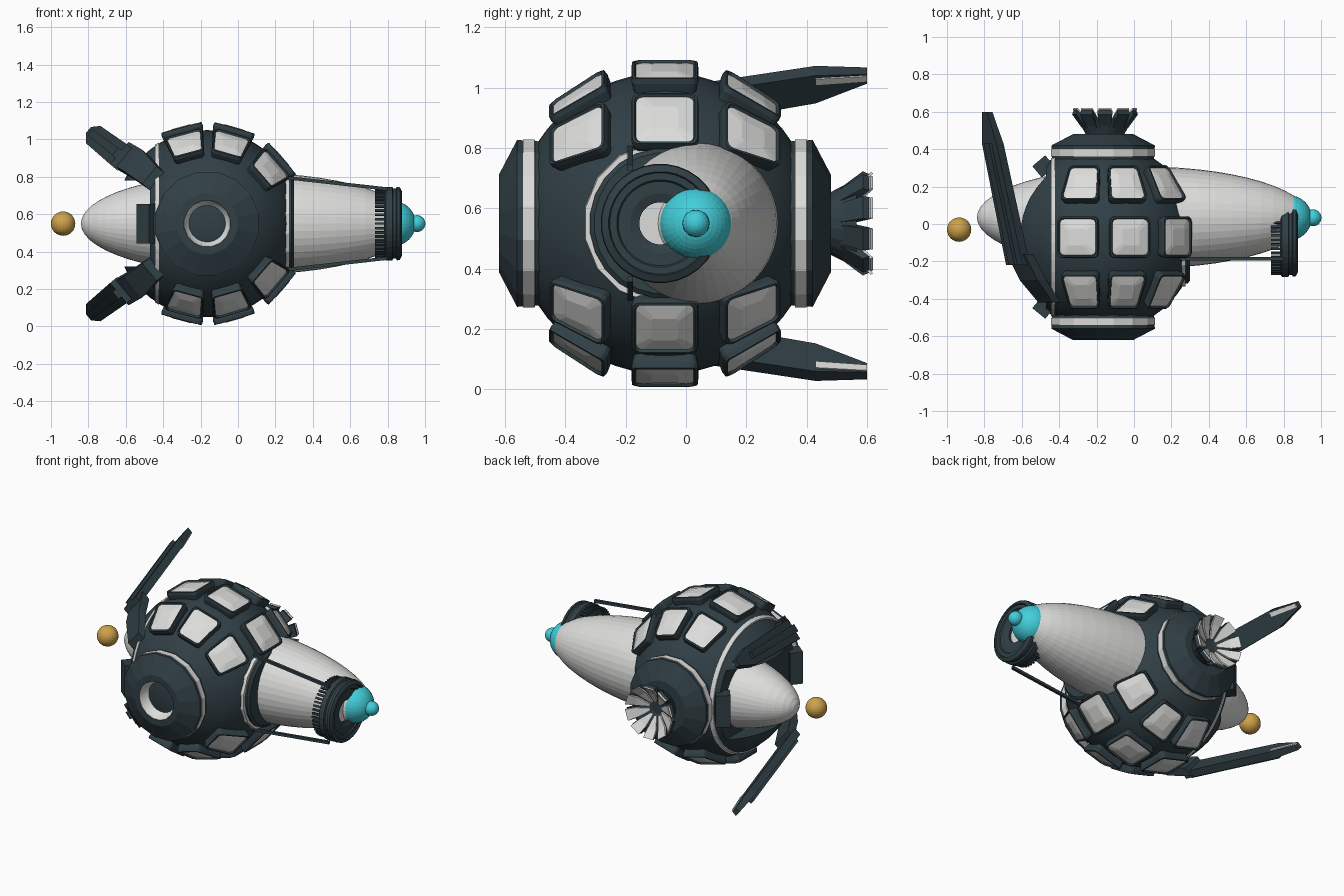
import bpy, bmesh, math
from mathutils import Vector as V, Matrix

if "Cube" in bpy.data.objects:
    bpy.data.objects.remove(bpy.data.objects["Cube"])

def mat(name, c):
    m = bpy.data.materials.new(name)
    m.diffuse_color = (*c, 1)
    m.use_nodes = True
    m.node_tree.nodes["Principled BSDF"].inputs["Base Color"].default_value = m.diffuse_color
    return m

DARK = mat("dark_slate", (0.03, 0.05, 0.06))
PALE = mat("pale_grey", (0.72, 0.72, 0.71))
CYAN = mat("cyan", (0.055, 0.62, 0.70))
GOLD = mat("gold", (0.62, 0.36, 0.07))
C = V((-0.165, -0.07, 0.55))        # centre of the round hull
ZC = 0.55

def finish(name, bm, mats, smooth=None):
    bmesh.ops.recalc_face_normals(bm, faces=bm.faces)
    me = bpy.data.meshes.new(name)
    bm.to_mesh(me)
    bm.free()
    ob = bpy.data.objects.new(name, me)
    bpy.context.collection.objects.link(ob)
    for m in mats:
        me.materials.append(m)
    if smooth:
        bpy.ops.object.select_all(action='DESELECT')
        ob.select_set(True)
        bpy.context.view_layer.objects.active = ob
        bpy.ops.object.shade_smooth_by_angle(angle=math.radians(smooth))
    return ob

def ball(name, centre, radii, m, u=32, v=20, axis='Z', smooth=None):
    bm = bmesh.new()
    rot = {'Z': Matrix(), 'X': Matrix.Rotation(math.pi/2, 4, 'Y'),
           'Y': Matrix.Rotation(math.pi/2, 4, 'X')}[axis]
    bmesh.ops.create_uvsphere(bm, u_segments=u, v_segments=v, radius=1, matrix=rot)
    bmesh.ops.transform(bm, matrix=Matrix.Translation(centre) @ Matrix.Diagonal((*radii, 1)), verts=bm.verts)
    return finish(name, bm, [m], smooth)

def lathe(name, profile, direction, centre, m, n=16, closed=False, smooth=None):
    """Spin (radius, height) points around a direction."""
    q = V((0, 0, 1)).rotation_difference(V(direction))
    bm = bmesh.new()
    rows = []
    for r, h in profile:
        k = n if r > 1e-5 else 1
        rows.append([bm.verts.new(V(centre) + q @ V((r*math.cos(2*math.pi*(i+.5)/n),
                     r*math.sin(2*math.pi*(i+.5)/n), h))) for i in range(k)])
    pairs = list(zip(rows, rows[1:])) + ([(rows[-1], rows[0])] if closed else [])
    for a, b in pairs:
        for i in range(n):
            j = (i+1) % n
            f = [a[i % len(a)], a[j % len(a)], b[j % len(b)], b[i % len(b)]]
            bm.faces.new(list(dict.fromkeys(f)))
    return finish(name, bm, [m], smooth)

def prism(name, sections, m):
    """Bridge equal cross-sections and cap the ends."""
    bm = bmesh.new()
    rows = [[bm.verts.new(p) for p in s] for s in sections]
    for a, b in zip(rows, rows[1:]):
        for i in range(len(a)):
            j = (i+1) % len(a)
            bm.faces.new((a[i], a[j], b[j], b[i]))
    bm.faces.new(rows[0])
    bm.faces.new(rows[-1])
    return finish(name, bm, [m])

def rect(c, a, b):
    return [c+a+b, c-a+b, c-a-b, c+a-b]

# --- round hull, notched on the left and trimmed flat on the right
hull = ball("hull", C, (0.5, 0.5, 0.5), DARK, 48, 28, 'Y')
def cut(lo, hi):
    lo, hi = V(lo), V(hi)
    bm = bmesh.new()
    bmesh.ops.create_cube(bm, size=1)
    bmesh.ops.transform(bm, matrix=Matrix.Translation((lo+hi)/2) @ Matrix.Diagonal((*(hi-lo), 1)), verts=bm.verts)
    c = finish("hull_cutter", bm, [DARK])
    c.hide_render = True
    md = hull.modifiers.new("cut", 'BOOLEAN')
    md.operation, md.object, md.solver = 'DIFFERENCE', c, 'EXACT'
    bpy.context.view_layer.objects.active = hull
    bpy.ops.object.modifier_apply(modifier=md.name)
    bpy.data.objects.remove(c)
cut((-0.9, -0.9, ZC-0.23), (-0.47, 0.9, ZC+0.23))
cut((0.275, -0.9, 0), (0.6, 0.9, 1.1))
bpy.ops.object.select_all(action='DESELECT')
hull.select_set(True)
bpy.context.view_layer.objects.active = hull
bpy.ops.object.shade_smooth_by_angle(angle=math.radians(30))

# --- front and rear hubs with pale bands
for nm, d in (("front", (0, -1, 0)), ("rear", (0, 1, 0))):
    prof = [(0.275, 0.38), (0.282, 0.49), (0.165, 0.55), (0.125, 0.55)]
    lathe(nm+"_hub", prof + ([(0, 0.55)] if nm == "rear" else []), d, C, DARK, 16)
    lathe(nm+"_hub_band", [(0.26, 0.425), (0.284, 0.432), (0.284, 0.47), (0.26, 0.475)], d, C, PALE, 16, True)
lathe("front_bowl", [(0.125, 0.55), (0.11, 0.50), (0.07, 0.465), (0, 0.45)], (0, -1, 0), C, PALE, 24, smooth=40)

# --- side trims
lathe("right_trim", [(0.22, 0.415), (0.272, 0.418), (0.268, 0.44), (0.22, 0.442)], (1, 0, 0), C, PALE, 16, True)
lathe("right_collar", [(0.25, 0.43), (0.25, 0.452), (0.235, 0.465), (0, 0.465)], (1, 0, 0), C, DARK, 24)
lathe("left_trim", [(0.39, 0.258), (0.434, 0.258), (0.422, 0.28), (0.39, 0.28)], (-1, 0, 0), C, PALE, 48, True)

# --- long pod through the hull, nose and tail balls
ball("pod", (0.05, 0.035, ZC), (0.89, 0.272, 0.272), PALE, 40, 28, 'X')
ball("nose", (0.83, 0.033, ZC), (0.12, 0.12, 0.12), CYAN, 32, 20, 'X')
ball("nose_tip", (0.957, 0.033, ZC), (0.045, 0.045, 0.045), CYAN, 20, 12, 'X')
ball("tail_ball", (-0.935, -0.03, ZC), (0.065, 0.065, 0.065), GOLD, 24, 16)

# --- curved window panels: rounded frame with a pale inset pane
def window(name, lon, lat, sz):
    def pt(u, v, r):
        a, b = math.radians(lon+u), math.radians(lat+v)
        return C + V((math.cos(b)*math.cos(a), math.sin(b), sz*math.cos(b)*math.sin(a)))*r
    out = []
    for k, (sx, sy) in enumerate(((1, 1), (-1, 1), (-1, -1), (1, -1))):
        for t in (0, 30, 60, 90):
            a = math.radians(90*k+t)
            out.append((sx*9.7+2.8*math.cos(a), sy*(9.2)+2.8*math.sin(a)))
    for x, y in ((0, 0),):
        bm = bmesh.new()
        rings = [(1.0, 0.48), (1.0, 0.532), (0.95, 0.549), (0.88, 0.549), (0.85, 0.539), (0.4, 0.54)]
        rows = [[bm.verts.new(pt(u*s, v*s, r)) for u, v in out] for s, r in rings]
        for q, (a, b) in enumerate(zip(rows, rows[1:])):
            for i in range(len(a)):
                j = (i+1) % len(a)
                bm.faces.new((a[i], a[j], b[j], b[i])).material_index = int(q >= 4)
        bm.faces.new(rows[-1]).material_index = 1
        finish(name, bm, [DARK, PALE])
for sz in (1, -1):
    for i, lon in enumerate((41, 74, 105)):
        for j, lat in enumerate((-33, 0, 33)):
            window(f"window_{'upper' if sz > 0 else 'lower'}_{i}_{j}", lon, lat, sz)

# --- swept fins and their mounts, mirrored above and below
for sz, nm in ((1, "upper"), (-1, "lower")):
    fl = lambda s: [V((p.x, p.y, ZC+sz*(p.z-ZC))) for p in s]
    t, n = V((0.64, 0, 0.77)), V((-0.77, 0, 0.64))
    S, M, E = V((-0.62, -0.22, 0.905)), V((-0.755, 0.43, 1.01)), V((-0.785, 0.6, 1.04))
    prism(nm+"_fin", [fl(rect(S, t*.07, n*.025)), fl(rect(M, t*.06, n*.025)),
                      fl(rect(E, t*.02, n*.018))], DARK)
    prism(nm+"_fin_rib", [fl(rect(S+n*.03, t*.025, n*.015)), fl(rect(M+n*.03, t*.02, n*.015))], DARK)
    prism(nm+"_fin_tip_plate", [fl(rect(M-n*.027+t*.035, t*.014, n*.004)),
                                fl(rect(E-n*.020+t*.004, t*.012, n*.004))], PALE)
    prism(nm+"_fin_mount", [fl(rect(V((-0.45, -0.42, 0.79)), t*.06, n*.03)),
                            fl(rect(V((-0.54, -0.30, 0.87)), t*.075, n*.03)),
                            fl(rect(V((-0.61, -0.16, 0.91)), t*.075, n*.03))], DARK)
    # thin strut from the hull to the sensor ring
    prism(nm+"_strut", [fl(rect(V((0.22, -0.185, 0.80)), V((0, .009, 0)), V((0, 0, .009)))),
                        fl(rect(V((0.80, -0.185, 0.735)), V((0, .009, 0)), V((0, 0, .009))))], DARK)

# --- small boxes beside the pod opening
for sy, nm in ((-1, "front"), (1, "rear")):
    c, nn = V((-0.49, C.y+sy*0.385, ZC)), V((-0.64, sy*0.77, 0))
    w = V((0.77, sy*0.64, 0))
    prism(nm+"_side_box", [rect(c-nn*.05, w*.045, V((0, 0, .105))),
                           rect(c+nn*.03, w*.045, V((0, 0, .105)))], DARK)

# --- stepped ring near the nose with comb teeth
R = V((0, -0.085, ZC))
lathe("sensor_ring", [(0.07, 0.79), (0.18, 0.78), (0.198, 0.79), (0.198, 0.825), (0.188, 0.83), (0.188, 0.845),
      (0.198, 0.85), (0.195, 0.865), (0.172, 0.877), (0.168, 0.868), (0.145, 0.868), (0.140, 0.86),
      (0.10, 0.86), (0.07, 0.85)], (1, 0, 0), R, DARK, 32, True)
lathe("sensor_centre", [(0.075, 0.835), (0, 0.835)], (1, 0, 0), R, PALE, 24)
bm = bmesh.new()
for i in range(48):
    m = Matrix.Translation(R) @ Matrix.Rotation(2*math.pi*i/48, 4, 'X') @ \
        Matrix.Translation((0.76, 0, 0.182)) @ Matrix.Diagonal((0.055, 0.012, 0.014, 1))
    bmesh.ops.create_cube(bm, size=1, matrix=m)
finish("sensor_teeth", bm, [DARK])

# --- rear thruster crown
T = V((-0.155, C.y, ZC))
lathe("thruster_cone", [(0.10, 0.54), (0.15, 0.635), (0.12, 0.625), (0.04, 0.59), (0, 0.59)], (0, 1, 0), T, DARK, 20)
for i in range(10):
    a = 2*math.pi*(i+.5)/10
    r, w = V((math.cos(a), 0, math.sin(a))), V((-math.sin(a), 0, math.cos(a)))
    def sec(rad, h, half, th):
        return rect(T+r*rad+V((0, h, 0)), w*half, (r*.4-V((0, .9, 0)))*th)
    prism(f"thruster_petal_{i}", [sec(0.045, 0.605, 0.008, 0.006), sec(0.12, 0.645, 0.03, 0.006),
                                  sec(0.168, 0.686, 0.036, 0.005)], PALE)
    prism(f"thruster_petal_back_{i}", [sec(0.11, 0.60, 0.033, 0.02), sec(0.168, 0.667, 0.039, 0.012)], DARK)
